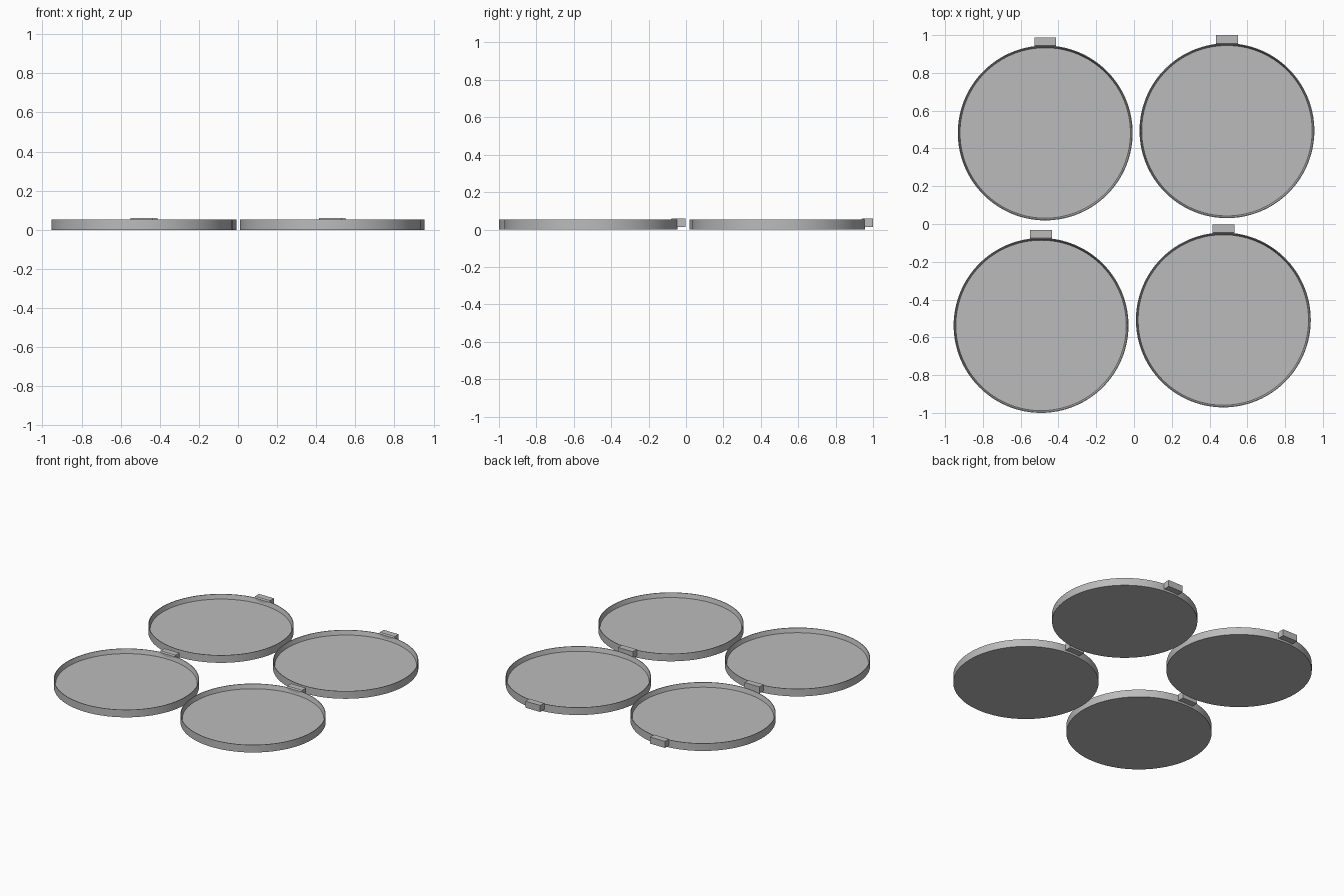
import bpy, bmesh, math

if "Cube" in bpy.data.objects:
    bpy.data.objects.remove(bpy.data.objects["Cube"])

grey = bpy.data.materials.new("plain grey")
grey.diffuse_color = (0.5, 0.5, 0.5, 1)
grey.use_nodes = True
grey.node_tree.nodes["Principled BSDF"].inputs["Base Color"].default_value = grey.diffuse_color

SEGMENTS = 128
# Dish half profile (radius, z): underside, outer wall, thin lip, sloped inner wall, floor
DISH = [(0.463, 0), (0.463, 0.053), (0.459, 0.053), (0.451, 0.022)]
# Tab side profile (y, z), sloping down onto the rim
TAB = [(0.454, 0.014), (0.506, 0.014), (0.506, 0.06), (0.462, 0.06), (0.454, 0.053)]
TAB_HALF_WIDTH = 0.058
CENTRES = {"back_left": (-0.470, 0.482), "back_right": (0.492, 0.494),
           "front_left": (-0.492, -0.537), "front_right": (0.473, -0.508)}


def make_object(name, bm, location):
    bmesh.ops.recalc_face_normals(bm, faces=bm.faces)
    mesh = bpy.data.meshes.new(name)
    bm.to_mesh(mesh)
    bm.free()
    mesh.materials.append(grey)
    obj = bpy.data.objects.new(name, mesh)
    obj.location = (*location, 0)
    bpy.context.collection.objects.link(obj)
    return obj


def make_dish(name, location):
    bm = bmesh.new()
    rings = []
    for r, z in DISH:
        angles = [2 * math.pi * i / SEGMENTS for i in range(SEGMENTS)]
        rings.append([bm.verts.new((r * math.cos(a), r * math.sin(a), z)) for a in angles])
    for low, high in zip(rings, rings[1:]):
        for i in range(SEGMENTS):
            j = (i + 1) % SEGMENTS
            bm.faces.new((low[i], low[j], high[j], high[i]))
    bm.faces.new(rings[0])     # underside
    bm.faces.new(rings[-1])    # floor
    obj = make_object(name, bm, location)
    bpy.ops.object.select_all(action='DESELECT')
    obj.select_set(True)
    bpy.context.view_layer.objects.active = obj
    bpy.ops.object.shade_smooth_by_angle(angle=math.radians(30))


def make_tab(name, location):
    bm = bmesh.new()
    left = [bm.verts.new((-TAB_HALF_WIDTH, y, z)) for y, z in TAB]
    right = [bm.verts.new((TAB_HALF_WIDTH, y, z)) for y, z in TAB]
    bm.faces.new(left)
    bm.faces.new(right)
    for i in range(len(TAB)):
        j = (i + 1) % len(TAB)
        bm.faces.new((left[i], left[j], right[j], right[i]))
    make_object(name, bm, location)


# Four shallow dishes, each with a tab at the back
for place, centre in CENTRES.items():
    make_dish("dish_" + place, centre)
    make_tab("tab_" + place, centre)
